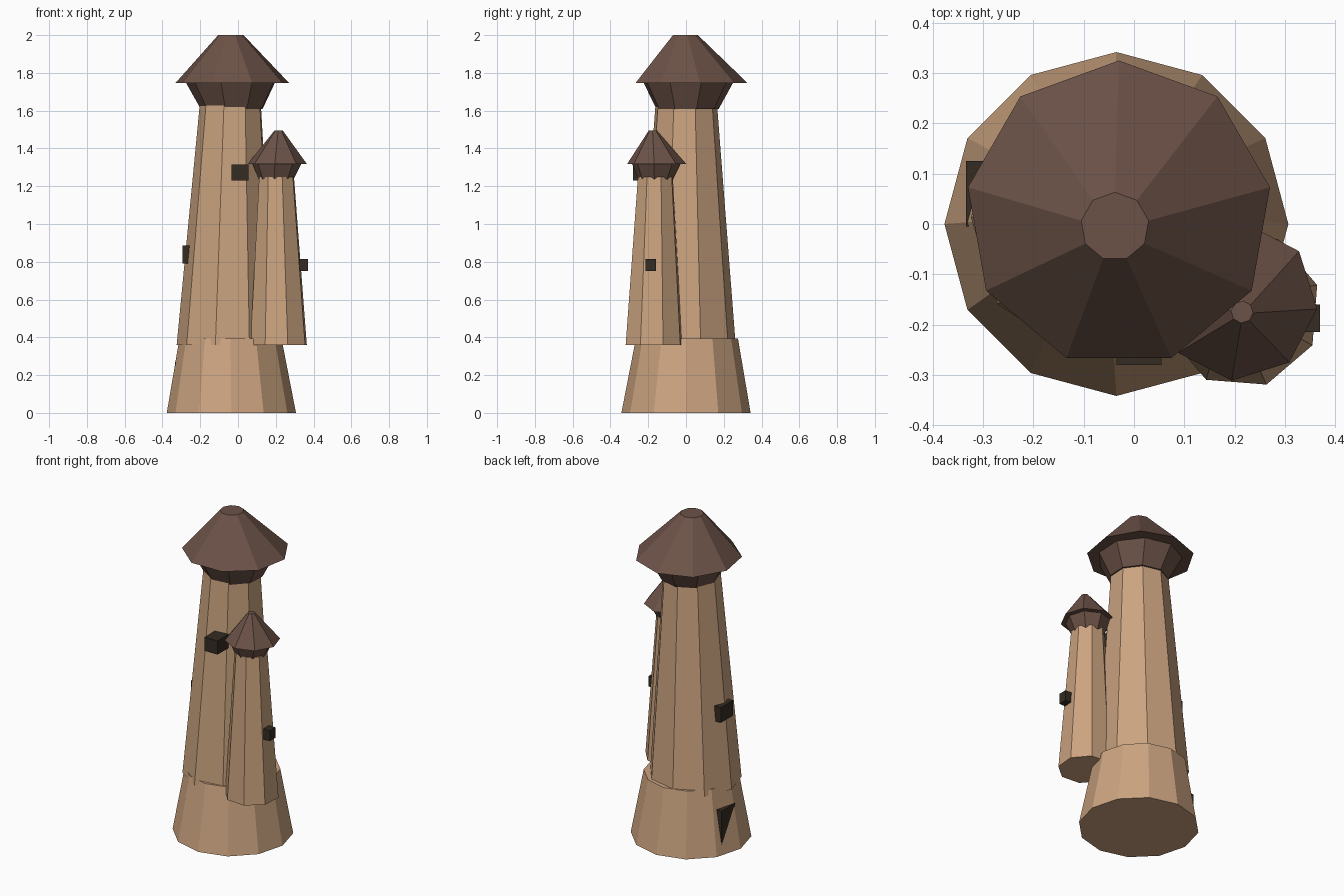
import bpy
import bmesh
from math import cos, sin, radians, tau
from mathutils import Vector

cube = bpy.data.objects.get("Cube")
if cube:
    bpy.data.objects.remove(cube, do_unlink=True)


def material(name, color):
    m = bpy.data.materials.new(name)
    m.use_nodes = True
    m.diffuse_color = (*color, 1)
    m.node_tree.nodes["Principled BSDF"].inputs["Base Color"].default_value = (*color, 1)
    return m


stone = material("tan stone", (0.60, 0.37, 0.215))
tile = material("brown tile", (0.15, 0.085, 0.064))
dark = material("dark opening", (0.035, 0.025, 0.016))


def finish(name, bm, mat):
    bmesh.ops.recalc_face_normals(bm, faces=bm.faces)
    mesh = bpy.data.meshes.new(name)
    bm.to_mesh(mesh)
    bm.free()
    mesh.materials.append(mat)
    obj = bpy.data.objects.new(name, mesh)
    bpy.context.collection.objects.link(obj)
    return obj


def frustum(name, mat, sides, turn, bottom, top):
    """Closed, leaning, tapered prism; each end is (x, y, z, radius)."""
    bm = bmesh.new()
    rings = []
    for x, y, z, r in (bottom, top):
        angles = [radians(turn) + tau * i / sides for i in range(sides)]
        rings.append([bm.verts.new((x + r * cos(a), y + r * sin(a), z)) for a in angles])
    low, high = rings
    bm.faces.new(low[::-1])
    bm.faces.new(high)
    for i in range(sides):
        j = (i + 1) % sides
        bm.faces.new((low[i], low[j], high[j], high[i]))
    return finish(name, bm, mat)


def block(name, mat, low, high):
    """Box between two corners."""
    low, high = Vector(low), Vector(high)
    bm = bmesh.new()
    bmesh.ops.create_cube(bm, size=1)
    bmesh.ops.scale(bm, vec=high - low, verts=bm.verts)
    bmesh.ops.translate(bm, vec=(low + high) / 2, verts=bm.verts)
    return finish(name, bm, mat)


# Main tower: flared base, shaft, flared eave and cut-off conical roof
frustum("tower_base", stone, 12, 0, (-0.035, 0, 0, 0.342), (-0.04, 0.005, 0.395, 0.27))
frustum("tower_shaft", stone, 9, 57, (-0.06, 0, 0.36, 0.265), (-0.037, 0, 1.64, 0.165))
frustum("tower_eave", tile, 9, 17, (-0.03, 0.007, 1.61, 0.168), (-0.035, 0.01, 1.75, 0.242))
frustum("tower_roof", tile, 9, 10, (-0.03, 0.02, 1.747, 0.305), (-0.038, -0.005, 2, 0.068))

# Side turret
frustum("turret_shaft", stone, 8, 18, (0.215, -0.17, 0.36, 0.157), (0.204, -0.162, 1.25, 0.097))
frustum("turret_eave", tile, 8, 40, (0.202, -0.16, 1.235, 0.092), (0.206, -0.157, 1.32, 0.13))
frustum("turret_roof", tile, 8, 40, (0.208, -0.155, 1.318, 0.157), (0.215, -0.175, 1.495, 0.022))

# Windows and door
block("front_window", dark, (-0.035, -0.28, 1.23), (0.055, -0.17, 1.315))
block("side_window", dark, (-0.293, -0.045, 0.79), (-0.2, 0.075, 0.885))
block("turret_window", dark, (0.325, -0.215, 0.75), (0.37, -0.16, 0.815))
block("door", dark, (-0.334, -0.005, 0.03), (-0.22, 0.125, 0.27))
